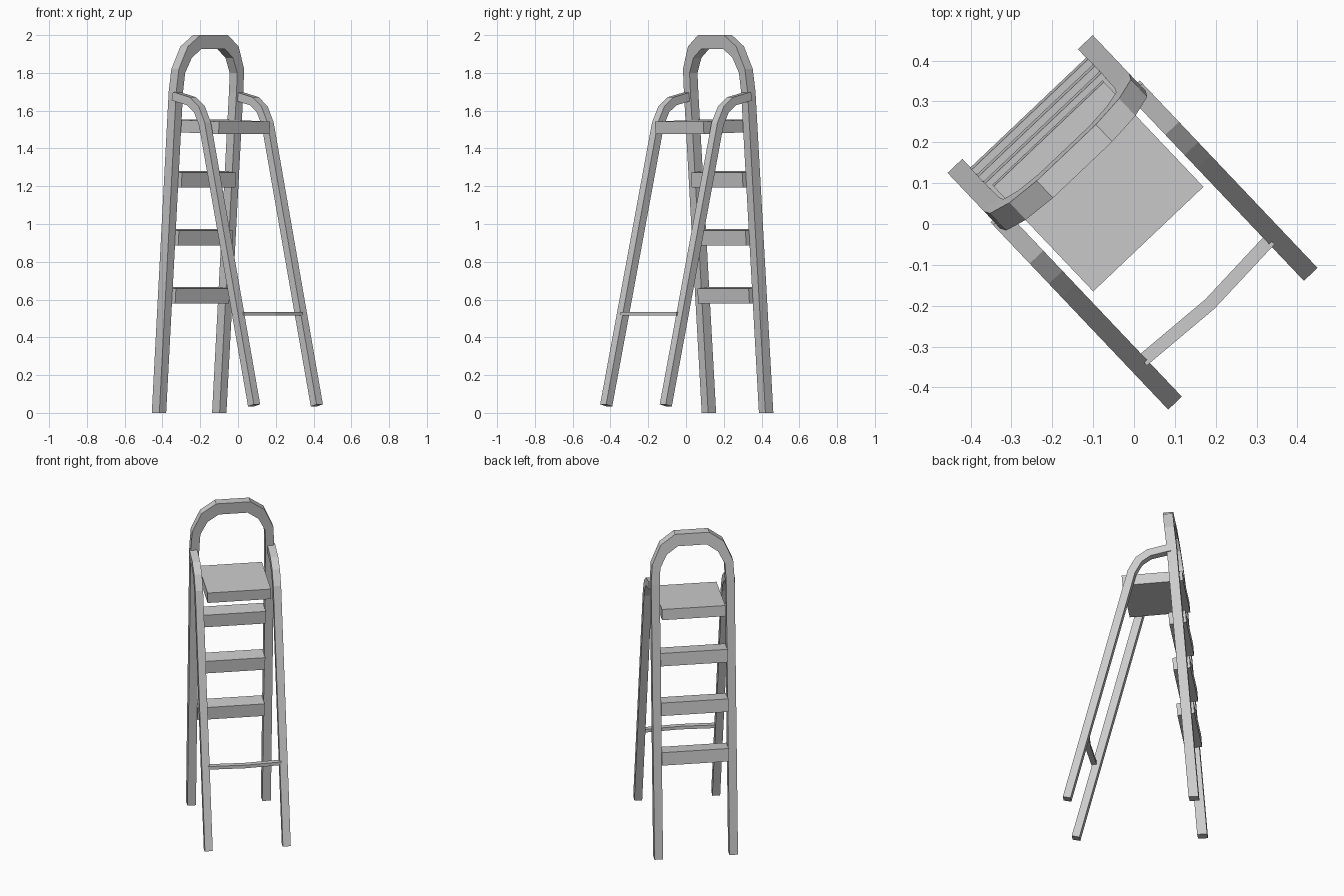
import bpy, bmesh, math
from mathutils import Vector

if "Cube" in bpy.data.objects:
    bpy.data.objects.remove(bpy.data.objects["Cube"])

A = math.radians(43.5)
U = Vector((math.cos(A), math.sin(A), 0))     # across the ladder
D = Vector((math.sin(A), -math.cos(A), 0))    # from step side to prop side
LEAN = 0.0765                                 # forward lean of the step frame


def world(u, d, z):
    return U * u + D * d + Vector((0, 0, z))


def frame_d(z):
    return -0.376 + LEAN * z + 0.04 * max(0, z - 1.72)


def ribbon(name, outer, inner, place, half):
    """Rectangular bar between two matching outlines, 'half' thick each way."""
    bm = bmesh.new()
    rings = []
    for o, i in zip(outer, inner):
        rings.append([bm.verts.new(place(*p, s * half))
                      for p, s in ((o, -1), (o, 1), (i, 1), (i, -1))])
    for a, b in zip(rings, rings[1:]):
        for k in range(4):
            n = (k + 1) % 4
            bm.faces.new((a[k], a[n], b[n], b[k]))
    bm.faces.new(rings[0])
    bm.faces.new(rings[-1][::-1])
    bmesh.ops.recalc_face_normals(bm, faces=bm.faces)
    me = bpy.data.meshes.new(name)
    bm.to_mesh(me)
    bm.free()
    ob = bpy.data.objects.new(name, me)
    bpy.context.collection.objects.link(ob)
    return ob


def offset_path(path, half):
    """Mitred outlines on both sides of a path."""
    pts = [Vector(p) for p in path]
    sides = ([], [])
    for k, p in enumerate(pts):
        dirs = [(pts[j + 1] - pts[j]).normalized()
                for j in (k - 1, k) if 0 <= j < len(pts) - 1]
        t = sum(dirs, Vector((0, 0))).normalized()
        n = Vector((-t.y, t.x)) * (half / max(0.5, t.dot(dirs[0])))
        sides[0].append(tuple(p + n))
        sides[1].append(tuple(p - n))
    return sides


# step frame: two legs joined by the arched handle
outer = [(0.245, 0), (0.245, 1.70), (0.238, 1.82), (0.185, 1.94), (0.10, 2.0)]
inner = [(0.195, 0), (0.195, 1.70), (0.190, 1.80), (0.150, 1.88), (0.085, 1.927)]
both = lambda pts: pts + [(-u, z) for u, z in reversed(pts)]
ribbon("step_frame", both(outer), both(inner),
       lambda u, z, t: world(u, frame_d(z) + t, z), 0.029)

# prop legs curving into the step frame
leg = [(-0.24, 1.677), (-0.115, 1.65), (-0.055, 1.607), (-0.013, 1.53), (0.365, 0.04)]
a, b = offset_path(leg, 0.023)
for s, side in ((-1, "left"), (1, "right")):
    ribbon("prop_leg_" + side, a, b,
           lambda d, z, t, s=s: world(s * 0.229 + t, d, z), 0.023)


# treads and seat, square to the leaning frame
def slab(name, back, front, top, height, slope):
    drop = (front - back) * slope
    ribbon(name, [(back, top), (front, top - drop)],
           [(back + -LEAN * height, top - height), (front - LEAN * height, top - height - drop)],
           lambda d, z, t: world(t, d, z), 0.197 if height > 0.07 else 0.186)


for n in range(3):
    z = 0.667 + 0.307 * n
    c = frame_d(z)
    slab("step_%d" % (n + 1), c - 0.045, c + 0.055, z, 0.08, 0.09)
slab("seat", -0.303, 0.051, 1.553, 0.066, 0.03)

# thin brace between the prop legs, slightly bowed
brace = [(-0.215, 0.257), (0, 0.270), (0.215, 0.257)]
o, i = offset_path(brace, 0.016)
ribbon("brace", o, i, lambda u, d, t: world(u, d, 0.525 + t), 0.01)
